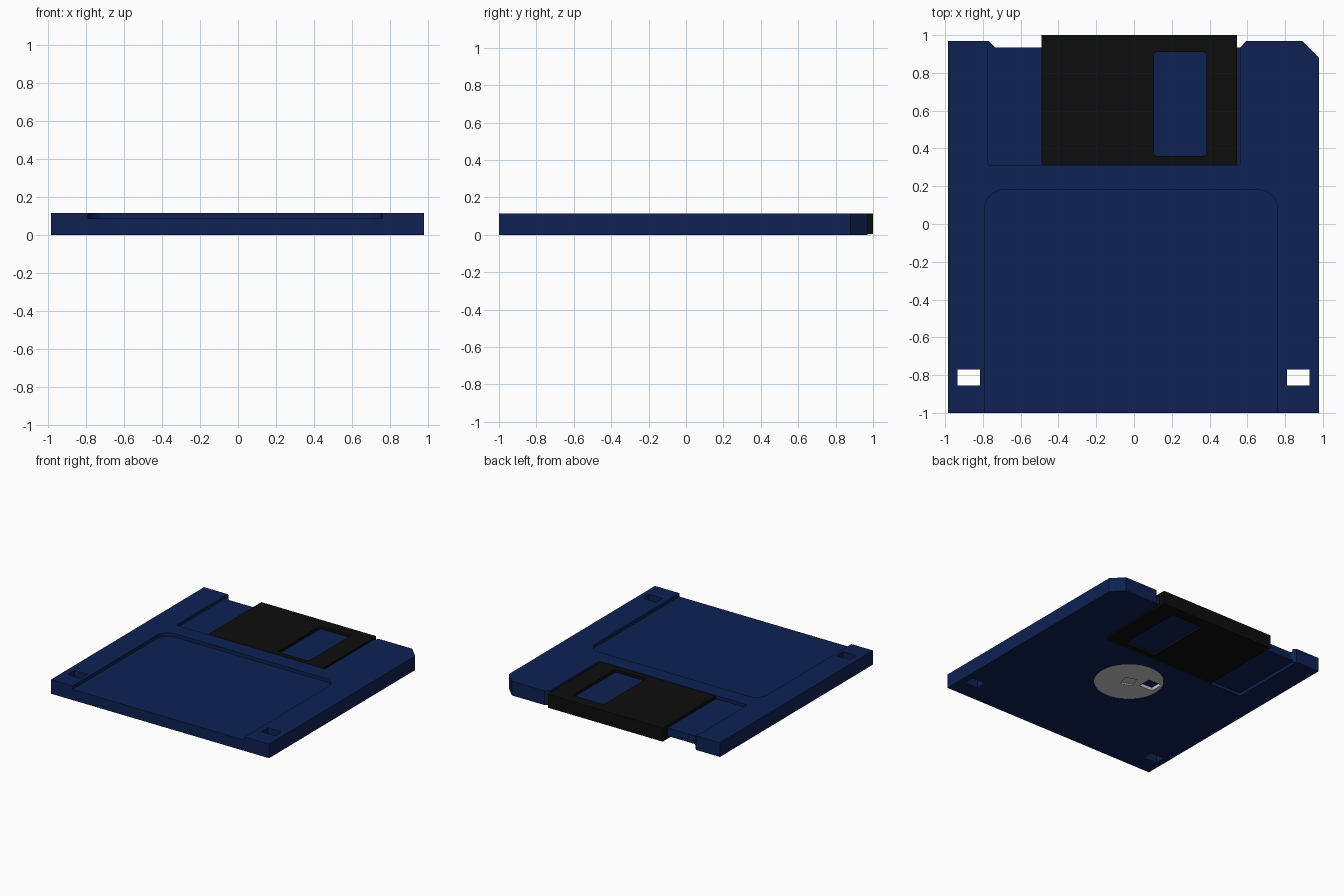
import bpy, bmesh, math
from mathutils import Matrix

if "Cube" in bpy.data.objects:
    bpy.data.objects.remove(bpy.data.objects["Cube"])


def material(name, rgb):
    m = bpy.data.materials.new(name)
    m.diffuse_color = (*rgb, 1)
    m.use_nodes = True
    m.node_tree.nodes["Principled BSDF"].inputs["Base Color"].default_value = m.diffuse_color
    return m


BLUE = material("navy_plastic", (0.004, 0.015, 0.084))
BLACK = material("black_metal", (0.004, 0.004, 0.004))
GREY = material("grey_steel", (0.6, 0.6, 0.6))


def prism(name, pts, z0, z1, mat):
    """Extrude a 2D outline from z0 to z1."""
    bm = bmesh.new()
    face = bm.faces.new([bm.verts.new((x, y, z0)) for x, y in pts])
    new = bmesh.ops.extrude_face_region(bm, geom=[face])["geom"]
    verts = [v for v in new if isinstance(v, bmesh.types.BMVert)]
    bmesh.ops.translate(bm, verts=verts, vec=(0, 0, z1 - z0))
    bmesh.ops.recalc_face_normals(bm, faces=bm.faces)
    me = bpy.data.meshes.new(name)
    bm.to_mesh(me)
    bm.free()
    me.materials.append(mat)
    ob = bpy.data.objects.new(name, me)
    bpy.context.collection.objects.link(ob)
    return ob


def rounded(x0, x1, y0, y1, r=0.0, n=6):
    """Outline of a rectangle with rounded corners."""
    if r == 0:
        return [(x0, y0), (x1, y0), (x1, y1), (x0, y1)]
    pts = []
    corners = [(x1 - r, y1 - r), (x0 + r, y1 - r), (x0 + r, y0 + r), (x1 - r, y0 + r)]
    for k, (cx, cy) in enumerate(corners):
        for i in range(n + 1):
            a = math.pi / 2 * (k + i / n)
            pts.append((cx + r * math.cos(a), cy + r * math.sin(a)))
    return pts


def circle(cx, cy, r, n=64):
    return [(cx + r * math.cos(2 * math.pi * i / n), cy + r * math.sin(2 * math.pi * i / n))
            for i in range(n)]


def cut(ob, outline, z0, z1):
    """Subtract a prism from an object and bake the result."""
    c = prism("cutter", outline, z0, z1, ob.data.materials[0])
    c.hide_render = True
    mod = ob.modifiers.new("cut", "BOOLEAN")
    mod.operation, mod.solver, mod.object = "DIFFERENCE", "EXACT", c
    bpy.context.view_layer.update()
    dg = bpy.context.evaluated_depsgraph_get()
    me = bpy.data.meshes.new_from_object(ob.evaluated_get(dg))
    ob.modifiers.clear()
    ob.data = me
    bpy.data.objects.remove(c)


T = 0.115
# case with notched back edge and one chamfered corner
case = prism("case", [(-0.985, -1), (0.98, -1), (0.98, 0.88), (0.89, 0.97), (0.595, 0.97),
                      (0.563, 0.935), (-0.735, 0.935), (-0.77, 0.97), (-0.985, 0.97)], 0, T, BLUE)
# label recess, open to the front
cut(case, rounded(-0.79, 0.76, -1.3, 0.18, 0.1, 10), 0.087, 0.2)
# shutter tracks, top and bottom
track = rounded(-0.773, 0.565, 0.31, 0.95, 0.015, 4)
cut(case, track, 0.09, 0.2)
cut(case, track, -0.1, 0.025)
# corner holes
for x0 in (-0.935, 0.81):
    cut(case, rounded(x0, x0 + 0.12, -0.855, -0.77), -0.1, 0.2)
# hub opening
HX, HY = 0.0, -0.06
cut(case, circle(HX, HY, 0.262), -0.1, 0.03)

# sliding shutter: U-shaped sheet wrapped round the back edge
profile = [(0.315, 0.091), (0.94, 0.091), (0.94, 0.024), (0.315, 0.024),
           (0.315, 0.004), (1.0, 0.004), (1.0, 0.114), (0.315, 0.114)]
shutter = prism("shutter", profile, -0.49, 0.545, BLACK)
# profile (y, z) extruded along x
shutter.data.transform(Matrix(((0, 0, 1, 0), (1, 0, 0, 0), (0, 1, 0, 0), (0, 0, 0, 1))))
cut(shutter, rounded(0.105, 0.385, 0.36, 0.91, 0.018, 4), -0.1, 0.2)

# metal hub with a centre socket and a drive slot
hub = prism("hub", circle(HX, HY, 0.26), 0.002, 0.029, GREY)
a = math.radians(-18)
socket = [(HX + x * math.cos(a) - y * math.sin(a), HY + x * math.sin(a) + y * math.cos(a))
          for x, y in rounded(-0.048, 0.048, -0.048, 0.048)]
cut(hub, socket, -0.1, 0.012)
cut(hub, rounded(HX - 0.22, HX - 0.10, HY + 0.005, HY + 0.115), -0.1, 0.2)
